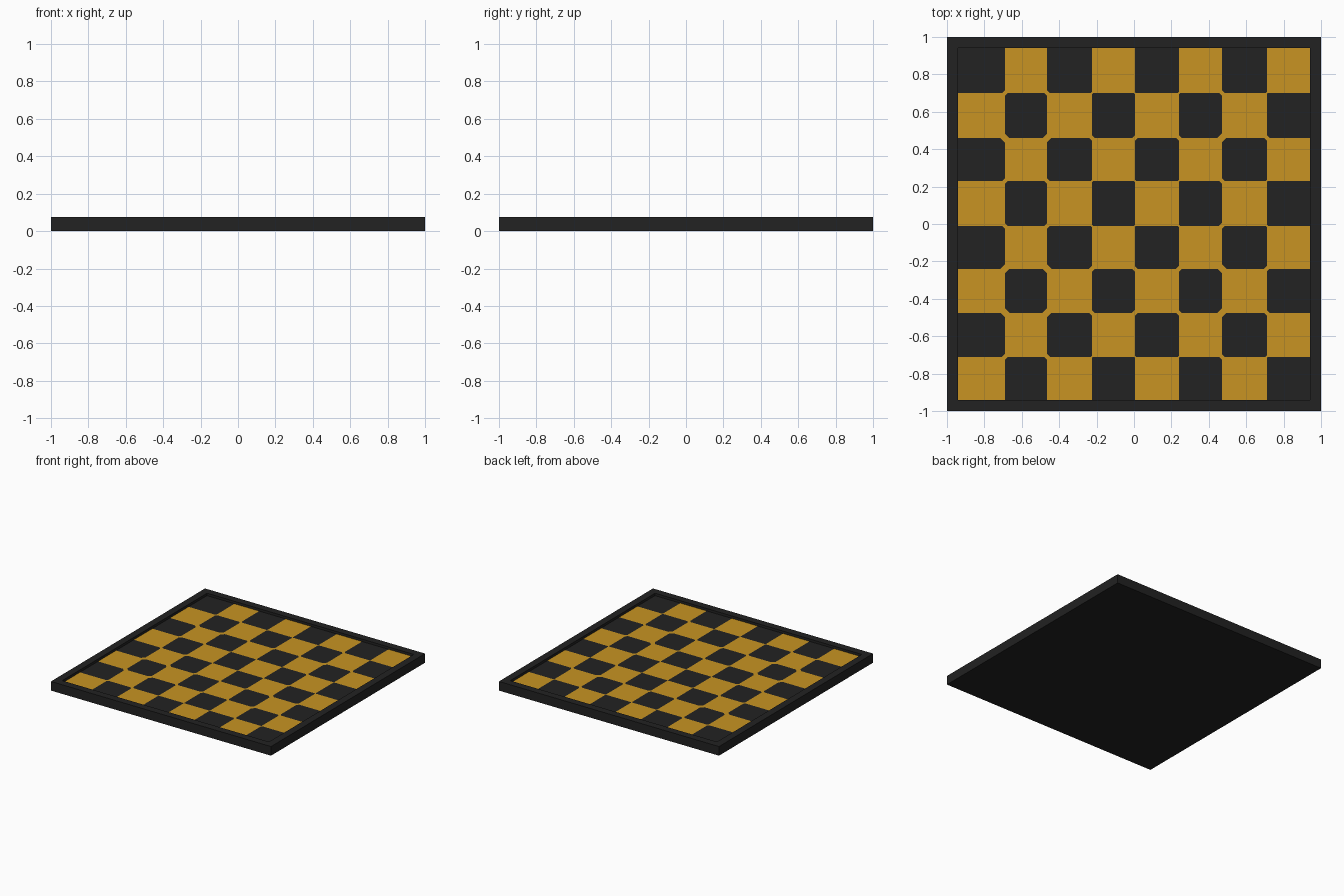
import bpy, bmesh

if "Cube" in bpy.data.objects:
    bpy.data.objects.remove(bpy.data.objects["Cube"])

H, RIM, FLOOR, IN = 0.075, 1.0, 0.055, 0.94

def material(name, rgb):
    m = bpy.data.materials.new(name)
    m.diffuse_color = (*rgb, 1)
    m.use_nodes = True
    m.node_tree.nodes["Principled BSDF"].inputs["Base Color"].default_value = m.diffuse_color
    return m

black = material("black", (0.016, 0.016, 0.016))
gold = material("gold", (0.58, 0.296, 0.016))

def make(name, bm, mats):
    me = bpy.data.meshes.new(name)
    bm.to_mesh(me)
    bm.free()
    for m in mats:
        me.materials.append(m)
    ob = bpy.data.objects.new(name, me)
    bpy.context.collection.objects.link(ob)

# Tray: square slab with a shallow recess inside the rim
bm = bmesh.new()
def ring(r, z):
    return [bm.verts.new((x * r, y * r, z)) for x, y in ((-1, -1), (1, -1), (1, 1), (-1, 1))]
rings = [ring(RIM, 0), ring(RIM, H), ring(IN, H), ring(IN, FLOOR)]
bm.faces.new(rings[0][::-1])
for a, b in zip(rings, rings[1:]):
    for i in range(4):
        j = (i + 1) % 4
        bm.faces.new((a[i], a[j], b[j], b[i]))
make("board_frame", bm, [black])

# Playing field: gold squares joined at the corners, black squares with clipped corners
xs = [-0.94, -0.69, -0.465, -0.225, 0.005, 0.24, 0.47, 0.71, 0.94]
ys = [-0.94, -0.71, -0.475, -0.24, -0.01, 0.23, 0.46, 0.70, 0.94]

def clip(i, j):
    if i in (0, 8) or j in (0, 8):
        return 0
    return 0.006 + 0.009 * (i in (1, 2, 6)) + 0.009 * (j in (2, 3, 6))

bm = bmesh.new()
def face(points, index):
    bm.faces.new([bm.verts.new((x, y, FLOOR)) for x, y in points]).material_index = index

for i in range(8):
    for j in range(8):
        corners = [(i, j), (i + 1, j), (i + 1, j + 1), (i, j + 1)]
        if (i + j) % 2 == 0:
            face([(xs[a], ys[b]) for a, b in corners], 1)
            continue
        outline = []
        for k, (a, b) in enumerate(corners):
            c = clip(a, b)
            x, y = xs[a], ys[b]
            sx, sy = (1 if a == i else -1), (1 if b == j else -1)
            if c == 0:
                outline.append((x, y))
                continue
            cut = [(x, y + sy * c), (x + sx * c, y)]
            if k % 2:
                cut.reverse()
            outline += cut
            face([(x, y), cut[1], cut[0]], 1)
        face(outline, 0)
bmesh.ops.remove_doubles(bm, verts=bm.verts, dist=1e-5)
bm.normal_update()
for f in bm.faces:
    if f.normal.z < 0:
        f.normal_flip()
make("checkered_field", bm, [black, gold])
